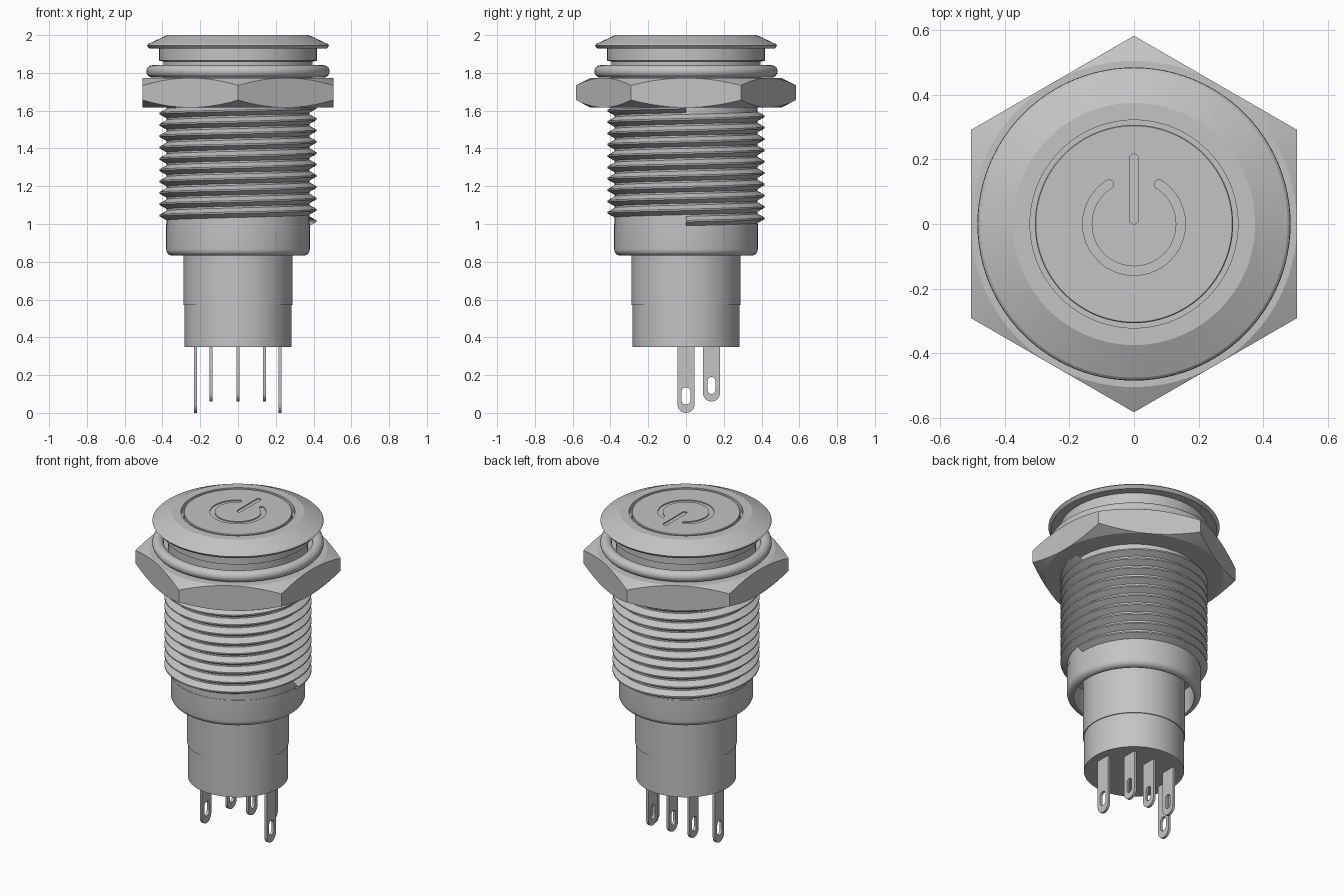
import bpy, bmesh
from math import pi, sin, cos, radians

cube = bpy.data.objects.get("Cube")
if cube:
    bpy.data.objects.remove(cube, do_unlink=True)

steel = bpy.data.materials.new("brushed_steel")
steel.use_nodes = True
GREY = (0.55, 0.55, 0.55, 1)
steel.diffuse_color = GREY
steel.node_tree.nodes["Principled BSDF"].inputs["Base Color"].default_value = GREY


def link(name, data):
    obj = bpy.data.objects.new(name, data)
    bpy.context.collection.objects.link(obj)
    return obj


def finish(obj, angle=30):
    """Apply modifiers, colour and shade one part."""
    bpy.ops.object.select_all(action="DESELECT")
    obj.select_set(True)
    bpy.context.view_layer.objects.active = obj
    bpy.ops.object.convert(target="MESH")
    obj.data.materials.clear()
    obj.data.materials.append(steel)
    bpy.ops.object.shade_smooth_by_angle(angle=radians(angle))
    return obj


def lathe(name, profile, steps=96, turns=1, rise=0.0, closed=False):
    """Spin an (r, z) profile about z; rise per turn makes a helix."""
    bm = bmesh.new()
    verts = [bm.verts.new((r, 0, z)) for r, z in profile]
    edges = [bm.edges.new(p) for p in zip(verts, verts[1:])]
    if closed:
        edges.append(bm.edges.new((verts[-1], verts[0])))
    bmesh.ops.spin(bm, geom=verts + edges, cent=(0, 0, 0), axis=(0, 0, 1),
                   dvec=(0, 0, rise / steps), angle=2 * pi * turns,
                   steps=steps * turns)
    bmesh.ops.remove_doubles(bm, verts=bm.verts, dist=1e-4)
    bmesh.ops.recalc_face_normals(bm, faces=bm.faces)
    mesh = bpy.data.meshes.new(name)
    bm.to_mesh(mesh)
    bm.free()
    return link(name, mesh)


def arc(cx, cy, r, a0, a1, n=12):
    return [(cx + r * cos(radians(a0 + (a1 - a0) * i / n)),
             cy + r * sin(radians(a0 + (a1 - a0) * i / n))) for i in range(n + 1)]


def slot(y0, y1, r):
    """Vertical slot with round ends."""
    return arc(0, y1 - r, r, 0, 180) + arc(0, y0 + r, r, 180, 360)


def plate(name, outlines, half_depth):
    """Flat plate from outlines; inner outlines become holes."""
    curve = bpy.data.curves.new(name, "CURVE")
    curve.dimensions = "2D"
    curve.fill_mode = "BOTH"
    curve.extrude = half_depth
    for pts in outlines:
        s = curve.splines.new("POLY")
        s.points.add(len(pts) - 1)
        for p, (x, y) in zip(s.points, pts):
            p.co = (x, y, 0, 1)
        s.use_cyclic_u = True
    return link(name, curve)


def boolean(obj, cutter, operation):
    mod = obj.modifiers.new(operation.lower(), "BOOLEAN")
    mod.operation = operation
    mod.solver = "EXACT"
    mod.object = cutter
    cutter.hide_render = True


# Rear housing with a fine seam
finish(lathe("rear_housing", [(0, .35), (.283, .35), (.283, .57), (.288, .57),
                              (.288, .99), (0, .99)]))

# Hollow collar with a rounded lower lip
finish(lathe("collar", [(.28, .99), (.34, .99), (.34, .832)]
             + arc(.345, .867, .035, 270, 360, 6) + [(.38, 1.0), (.28, 1.0)]))

# Threaded barrel: core plus helical thread
finish(lathe("barrel_core", [(0, .985), (.378, .985), (.378, 1.7), (0, 1.7)]))
PITCH = .06
finish(lathe("screw_thread", [(.37, 0), (.416, .026), (.416, .034), (.37, PITCH)],
             turns=10, rise=PITCH)).location.z = .985

# Hex nut, corners chamfered by a double cone
bm = bmesh.new()
bmesh.ops.create_cone(bm, cap_ends=True, segments=6, radius1=.583, radius2=.583,
                      depth=.16)
mesh = bpy.data.meshes.new("hex_nut")
bm.to_mesh(mesh)
bm.free()
nut = link("hex_nut", mesh)
nut.location.z = 1.695
if abs(max(v.co.y for v in mesh.vertices) - .583) > .01:
    nut.rotation_euler.z = pi / 6
cone = lathe("chamfer_cutter", [(0, 1.617), (.505, 1.617), (.66, 1.695),
                                (.505, 1.773), (0, 1.773)], steps=120)
boolean(nut, cone, "INTERSECT")
bpy.context.view_layer.update()
finish(nut, 15)
bpy.data.objects.remove(cone, do_unlink=True)

# Rubber-style seal ring
finish(lathe("seal_ring", arc(.452, 1.808, .033, 0, 345, 23), closed=True), 60)

# Neck and sloped bezel with a well for the button
finish(lathe("bezel", [(0, 1.69), (.395, 1.69), (.395, 1.86), (.418, 1.865),
                       (.418, 1.928), (.468, 1.928), (.484, 1.945), (.476, 1.953),
                       (.375, 2), (.322, 2), (.322, 1.965), (0, 1.965)]), 20)

# Push button with an engraved on/off symbol
button = lathe("push_button", [(0, 1.96), (.307, 1.96), (.307, 1.997),
                               (.304, 2), (0, 2)])
MID, HALF, START, END = .145, .014, 122, 418
tips = [(MID * cos(radians(a)), MID * sin(radians(a))) for a in (START, END)]
ring = (arc(0, 0, MID + HALF, START, END, 60)
        + arc(*tips[1], HALF, END, END + 180, 8)[1:-1]
        + arc(0, 0, MID - HALF, END, START, 60)
        + arc(*tips[0], HALF, START + 180, START + 360, 8)[1:-1])
cutters = [finish(plate("ring_cutter", [ring], .006)),
           finish(plate("bar_cutter", [slot(0, .217, HALF)], .006))]
for c in cutters:
    c.location.z = 2
    boolean(button, c, "DIFFERENCE")
bpy.context.view_layer.update()
finish(button)
for c in cutters:
    bpy.data.objects.remove(c, do_unlink=True)

# Solder terminals: two long ones at the sides, three short ones behind
LONG = [slot(0, .45, .045), slot(.045, .135, .024)]
SHORT = [slot(.06, .45, .045), slot(.1, .19, .02)]
for name, x, y, shape in [("right_long_terminal", -.224, 0, LONG),
                          ("left_long_terminal", .222, 0, LONG),
                          ("right_short_terminal", -.143, .135, SHORT),
                          ("middle_short_terminal", 0, .135, SHORT),
                          ("left_short_terminal", .141, .135, SHORT)]:
    pin = plate(name, shape, .008)
    pin.rotation_euler = (pi / 2, 0, pi / 2)
    pin.location = (x, y, 0)
    finish(pin)
